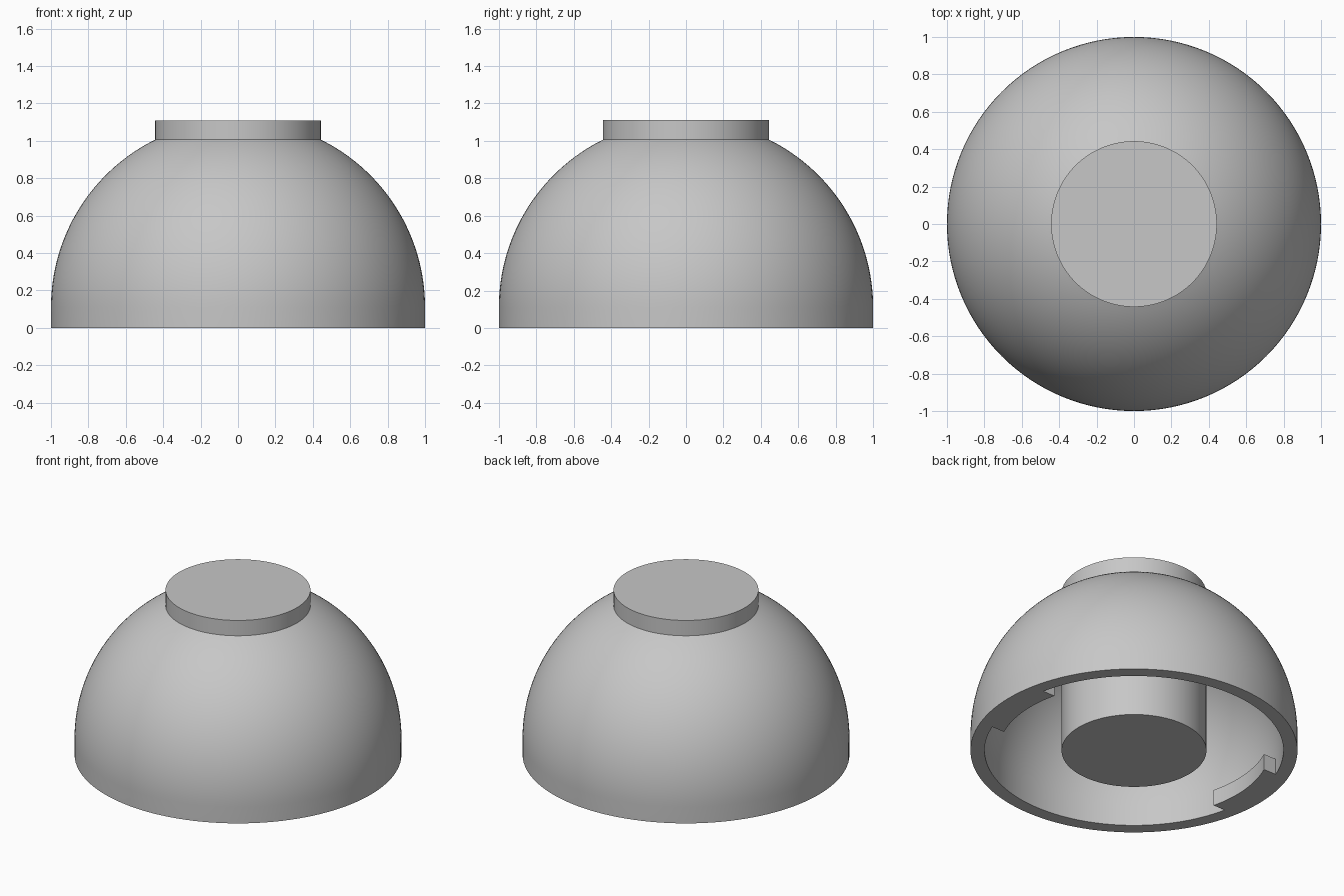
import bpy, bmesh, math

if "Cube" in bpy.data.objects:
    bpy.data.objects.remove(bpy.data.objects["Cube"])

SEG = 128
R_OUT, R_IN, R_POST = 1.0, 0.914, 0.443
SKIRT, TOP = 0.11, 1.11          # height of the straight skirt, total height

grey = bpy.data.materials.new("light grey")
grey.diffuse_color = (0.57, 0.57, 0.57, 1)
grey.use_nodes = True
grey.node_tree.nodes["Principled BSDF"].inputs["Base Color"].default_value = grey.diffuse_color


def finish(name, bm):
    bmesh.ops.recalc_face_normals(bm, faces=bm.faces)
    mesh = bpy.data.meshes.new(name)
    bm.to_mesh(mesh)
    bm.free()
    mesh.materials.append(grey)
    ob = bpy.data.objects.new(name, mesh)
    bpy.context.collection.objects.link(ob)
    bpy.ops.object.select_all(action='DESELECT')
    ob.select_set(True)
    bpy.context.view_layer.objects.active = ob
    bpy.ops.object.shade_smooth_by_angle(angle=math.radians(30))
    return ob


def dome_arc(radius, r_end, steps=32):
    """Quarter arc from the skirt up to where it meets the post."""
    a_end = math.acos(r_end / radius)
    return [(radius * math.cos(a_end * i / steps),
             SKIRT + radius * math.sin(a_end * i / steps)) for i in range(steps + 1)]


# Hollow dome: closed profile turned around z
bm = bmesh.new()
r_end = R_POST - 0.004
profile = ([(R_OUT, 0)] + dome_arc(R_OUT, r_end)
           + dome_arc(R_IN, r_end)[::-1] + [(R_IN, 0)])
rings = [[bm.verts.new((r * math.cos(2 * math.pi * k / SEG),
                        r * math.sin(2 * math.pi * k / SEG), z)) for k in range(SEG)]
         for r, z in profile]
for i, ring in enumerate(rings):
    nxt = rings[(i + 1) % len(rings)]
    for k in range(SEG):
        j = (k + 1) % SEG
        bm.faces.new((ring[k], ring[j], nxt[j], nxt[k]))
finish("dome_shell", bm)

# Central post running from the rim plane through the top
bm = bmesh.new()
bmesh.ops.create_cone(bm, cap_ends=True, segments=SEG, radius1=R_POST,
                      radius2=R_POST, depth=TOP)
bmesh.ops.translate(bm, verts=bm.verts, vec=(0, 0, TOP / 2))
finish("centre_post", bm)


# Two locking tabs inside the rim, opposite each other
def locking_tab(name, sign):
    bm = bmesh.new()
    y0, y1, n = -0.335, 0.2, 14
    ys = [y0 + (y1 - y0) * i / n for i in range(n + 1)]
    outline = ([(math.sqrt(0.828 ** 2 - y * y), y) for y in ys]
               + [(math.sqrt(0.93 ** 2 - y * y), y) for y in reversed(ys)])
    base = bm.faces.new([bm.verts.new((sign * x, sign * y, 0)) for x, y in outline])
    top = bmesh.ops.extrude_face_region(bm, geom=[base], use_keep_orig=True)
    bmesh.ops.translate(bm, vec=(0, 0, 0.108),
                        verts=[v for v in top["geom"] if isinstance(v, bmesh.types.BMVert)])
    finish(name, bm)


locking_tab("locking_tab_right", 1)
locking_tab("locking_tab_left", -1)
